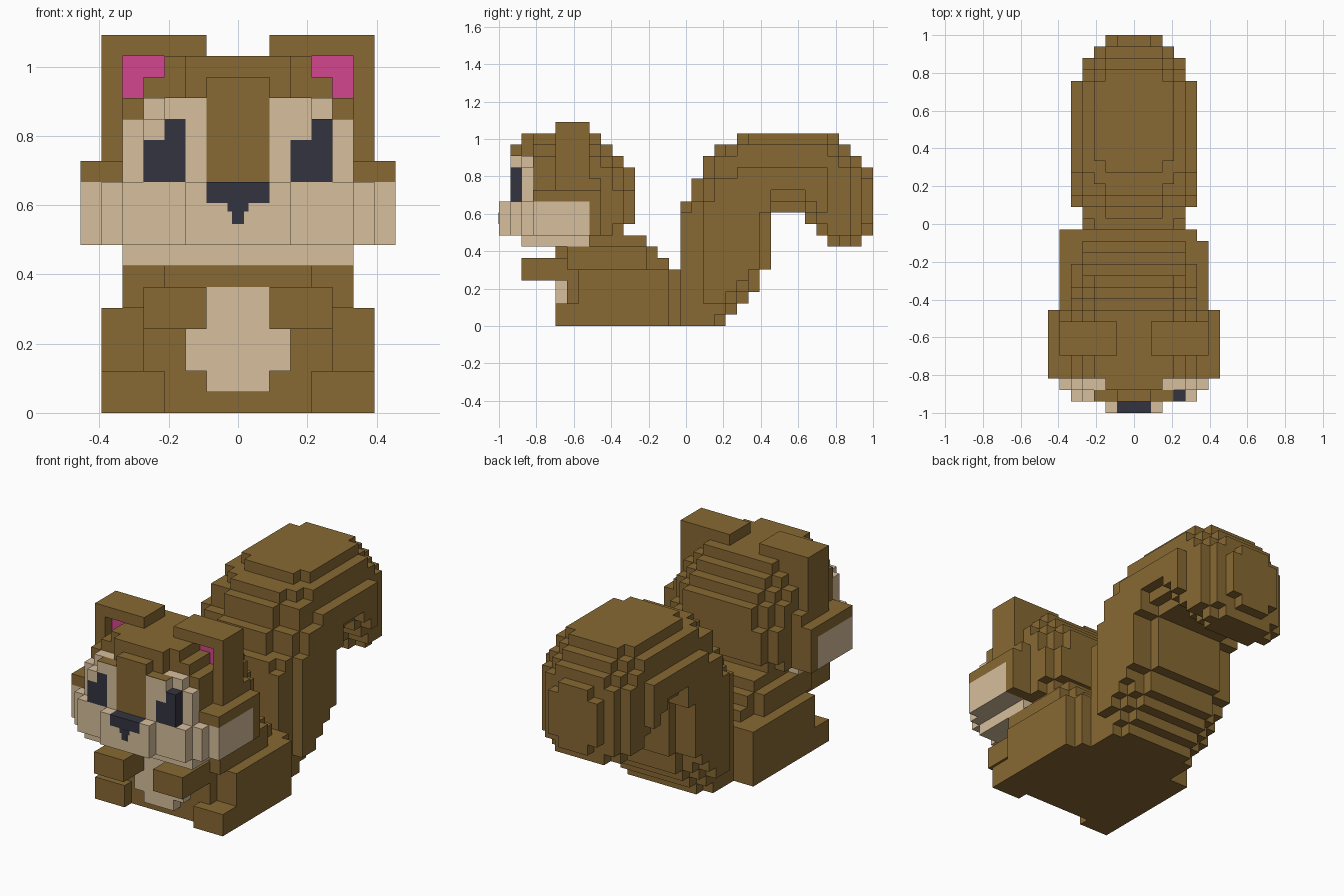
import bpy, bmesh
from mathutils import Vector

old = bpy.data.objects.get("Cube")
if old:
    bpy.data.objects.remove(old, do_unlink=True)

V = 2 / 33          # edge of one block
BROWN, TAN, DARK, PINK = range(4)


def material(name, rgb):
    m = bpy.data.materials.new(name)
    m.use_nodes = True
    m.diffuse_color = (*rgb, 1)
    m.node_tree.nodes["Principled BSDF"].inputs["Base Color"].default_value = (*rgb, 1)
    return m


MATS = [material("brown fur", (0.245, 0.140, 0.033)),
        material("tan fur", (0.680, 0.520, 0.335)),
        material("dark eye", (0.034, 0.034, 0.051)),
        material("pink ear", (0.650, 0.061, 0.270))]


def fill(grid, xs, ys, zs, mat=BROWN, mirror=True):
    """Fill blocks; x columns are inclusive and counted from the middle."""
    for x in range(xs[0], xs[1] + 1):
        for y in range(*ys):
            for z in range(*zs):
                grid[x, y, z] = mat
                if mirror:
                    grid[-x, y, z] = mat


def finish(name, bm):
    me = bpy.data.meshes.new(name)
    bm.to_mesh(me)
    bm.free()
    for m in MATS:
        me.materials.append(m)
    ob = bpy.data.objects.new(name, me)
    bpy.context.scene.collection.objects.link(ob)


def build(name, grid):
    """Turn a block grid into one mesh holding only its outer faces."""
    bm = bmesh.new()
    verts = {}
    for (x, y, z), mat in grid.items():
        for axis in range(3):
            for side in (0, 1):
                n = [x, y, z]
                n[axis] += 1 if side else -1
                if tuple(n) in grid:
                    continue
                a, b = (axis + 1) % 3, (axis + 2) % 3
                loop = []
                for da, db in ((0, 0), (1, 0), (1, 1), (0, 1)):
                    c = [x, y, z]
                    c[axis] += side
                    c[a] += da
                    c[b] += db
                    c = tuple(c)
                    if c not in verts:
                        verts[c] = bm.verts.new(((c[0] - 0.5) * V, c[1] * V - 1, c[2] * V))
                    loop.append(verts[c])
                f = bm.faces.new(loop if side else loop[::-1])
                f.material_index = mat
    bmesh.ops.dissolve_limit(bm, angle_limit=0.01, verts=bm.verts[:],
                             edges=bm.edges[:], delimit={'MATERIAL'})
    finish(name, bm)


def plate(name, center, size, mat):
    """Thin painted plate, measured in blocks."""
    bm = bmesh.new()
    bmesh.ops.create_cube(bm, size=1)
    for v in bm.verts:
        v.co = (v.co * Vector(size) + Vector(center)) * V - Vector((0, 1, 0))
    for f in bm.faces:
        f.material_index = mat
    finish(name, bm)


# Head: skull, rounded towards the back
head = {}
fill(head, (0, 2), (2, 9), (11, 17))
fill(head, (0, 3), (3, 9), (8, 17))
fill(head, (0, 4), (3, 9), (8, 16))
fill(head, (0, 5), (3, 9), (8, 15))
fill(head, (0, 6), (5, 8), (8, 15))
fill(head, (0, 6), (8, 9), (8, 13))
fill(head, (0, 3), (9, 10), (8, 16))
fill(head, (0, 4), (9, 10), (8, 15))
fill(head, (0, 5), (9, 10), (8, 14))
fill(head, (0, 3), (10, 11), (8, 15))
fill(head, (0, 4), (10, 11), (8, 14))
fill(head, (0, 5), (10, 11), (9, 12))
fill(head, (0, 3), (11, 12), (9, 14))
fill(head, (0, 4), (11, 12), (9, 12))
# Cheeks, jaw and muzzle
fill(head, (0, 7), (3, 9), (8, 12))
fill(head, (0, 7), (3, 8), (8, 11), TAN)
fill(head, (0, 6), (2, 3), (8, 11), TAN)
fill(head, (0, 5), (1, 2), (8, 11), TAN)
fill(head, (0, 2), (0, 1), (8, 11), TAN)
fill(head, (0, 5), (2, 8), (7, 8), TAN)
# Eye patches and brow
fill(head, (2, 4), (2, 3), (11, 15), TAN)
fill(head, (5, 5), (2, 3), (11, 14), TAN)
fill(head, (2, 3), (1, 2), (11, 15), TAN)
fill(head, (4, 4), (1, 2), (11, 14), TAN)
fill(head, (0, 1), (1, 2), (11, 16))
# Eyes and nose
for left in (3, -4):
    fill(head, (left, left), (1, 2), (11, 13), DARK, False)
    fill(head, (left + 1, left + 1), (1, 2), (11, 14), DARK, False)
fill(head, (0, 1), (0, 1), (10, 11), DARK)
build("head", head)
plate("nose_middle", (0, 0.03, 9.8), (1, 0.1, 0.4), DARK)
plate("nose_tip", (0, 0.03, 9.3), (0.56, 0.1, 0.6), DARK)
for side, label in ((1, "left"), (-1, "right")):
    plate(label + "_brow_cap", (side * 2.5, 1.5, 15), (2, 1, 0.06), BROWN)

# Ears with recessed pink lining
ears = {}
fill(ears, (2, 6), (5, 8), (15, 18))
for side in (-1, 1):
    for x, z in ((4, 16), (5, 16), (5, 15)):
        del ears[side * x, 5, z]
        ears[side * x, 6, z] = PINK
for x, z in ((4, 16), (5, 16), (5, 15)):
    fill(ears, (x, x), (6, 7), (z, z + 1), PINK)
build("ears", ears)

# Torso with stepped back
torso = {}
fill(torso, (0, 5), (7, 13), (0, 7))
fill(torso, (0, 4), (7, 13), (0, 8))
fill(torso, (0, 3), (5, 7), (6, 7))
fill(torso, (0, 5), (6, 7), (5, 7))
fill(torso, (0, 4), (6, 7), (0, 6))
fill(torso, (0, 4), (13, 14), (0, 7))
fill(torso, (0, 4), (14, 15), (0, 6))
fill(torso, (0, 5), (13, 16), (0, 5))
# Belly patch
fill(torso, (0, 1), (5, 6), (1, 6), TAN)
fill(torso, (0, 2), (5, 6), (2, 4), TAN)
build("torso", torso)

# Haunches and feet
legs = {}
fill(legs, (4, 6), (5, 7), (0, 2))
fill(legs, (4, 6), (7, 15), (0, 5))
fill(legs, (-6, -4), (15, 16), (0, 5), BROWN, False)
build("legs", legs)

# Arms
arms = {}
fill(arms, (2, 4), (2, 7), (4, 6))
build("arms", arms)

# Tail: side profile as (bottom, top) per row, thinned towards the sides
PROFILE = [(0, 11), (0, 13), (0, 15), (0, 16), (1, 16), (2, 17), (3, 17), (5, 17),
           (10, 17), (10, 17), (10, 17), (9, 17), (8, 17), (7, 17), (7, 16),
           (7, 15), (8, 14)]


def inside(y, z):
    if y < 16:
        return z < 11
    if y > 32:
        return False
    low, top = PROFILE[y - 16]
    return (low <= z or z < 0) and z < top


# column: inset from front, back, tip, top and bottom, then first row
LAYERS = {0: (0, 0, 0, 0, 0, 16), 1: (0, 0, 0, 0, 0, 16), 2: (0, 0, 0, 0, 0, 16),
          3: (1, 0, 1, 0, 0, 16), 4: (1, 1, 2, 1, 1, 16), 5: (2, 1, 4, 3, 2, 18)}
tail = {}
for x, (front, back, tip, top, low, first) in LAYERS.items():
    for y in range(first, 33):
        behind = tip if y >= 27 else back
        for z in range(2 if x == 5 else 0, 17):
            tests = ((y, z), (y - front, z), (y + behind, z), (y, z + top), (y, z - low))
            if all(inside(*t) for t in tests):
                fill(tail, (x, x), (y, y + 1), (z, z + 1))
# Round the tip's outer corners
for x in (-2, 2):
    for z in (8, 13):
        del tail[x, 32, z]
build("tail", tail)
